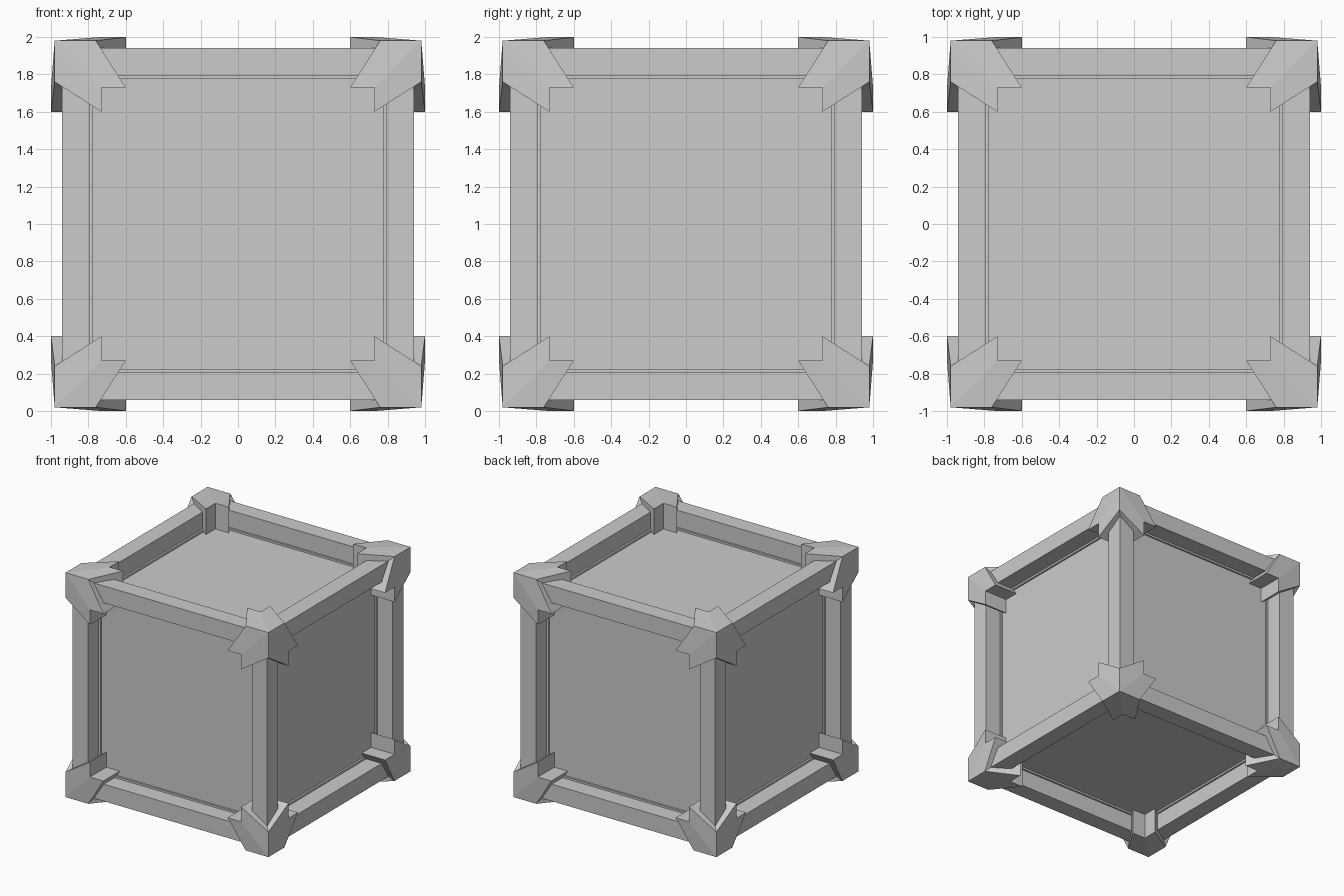
import bpy, bmesh
from itertools import product
from mathutils import Vector

if "Cube" in bpy.data.objects:
    bpy.data.objects.remove(bpy.data.objects["Cube"])

CENTRE = Vector((0, 0, 1))
OUT, INN = 0.94, 0.73      # frame outer half-size, opening half-size
PANEL = 0.775              # distance of the sunken panels from the centre


def finish(bm, name):
    bmesh.ops.recalc_face_normals(bm, faces=bm.faces[:])
    mesh = bpy.data.meshes.new(name)
    bm.to_mesh(mesh)
    bm.free()
    obj = bpy.data.objects.new(name, mesh)
    obj.location = CENTRE
    bpy.context.collection.objects.link(obj)
    return obj


# Panelled box: inset every cube face for the beams, then sink the panels
bm = bmesh.new()
bmesh.ops.create_cube(bm, size=2 * OUT)
bm.normal_update()
faces = bm.faces[:]
bmesh.ops.inset_individual(bm, faces=faces, thickness=OUT - INN)
panels = bmesh.ops.extrude_discrete_faces(bm, faces=faces)["faces"]
bm.normal_update()
for f in panels:
    step = f.normal * (OUT - PANEL)
    for v in f.verts:
        v.co -= step
finish(bm, "panelled_frame")


# Corner guard: one arm set per axis, built by cycling the coordinates
def corner_guard(signs, name):
    bm = bmesh.new()
    cache = {}

    def vert(p, k):
        p = tuple(p[(i - k) % 3] for i in range(3))
        if p not in cache:
            cache[p] = bm.verts.new([c * s for c, s in zip(p, signs)])
        return cache[p]

    tip, edge, tall, rim = 0.60, 0.76, 1.0, 0.98
    polys = [
        # outer plate, two facets folded along the diagonal
        [(rim, rim, rim), (edge, rim, rim), (tip, INN, tall), (INN, INN, tall)],
        [(rim, rim, rim), (INN, INN, tall), (INN, tip, tall), (rim, edge, rim)],
        # slanted arm end
        [(tip, INN, INN), (tip, INN, tall), (edge, rim, rim)],
        [(tip, INN, INN), (edge, rim, rim), (tip, tall, INN)],
        # inner sides of the arm
        [(tip, INN, INN), (tip, INN, tall), (INN, INN, tall), (INN, INN, INN)],
        [(tip, INN, INN), (tip, tall, INN), (INN, tall, INN), (INN, INN, INN)],
    ]
    for k in range(3):
        for poly in polys:
            bm.faces.new([vert(p, k) for p in poly])
    return finish(bm, name)


for sx, sy, sz in product((-1, 1), repeat=3):
    label = "_".join(("top" if sz > 0 else "bottom",
                      "back" if sy > 0 else "front",
                      "right" if sx > 0 else "left"))
    corner_guard((sx, sy, sz), "corner_guard_" + label)
